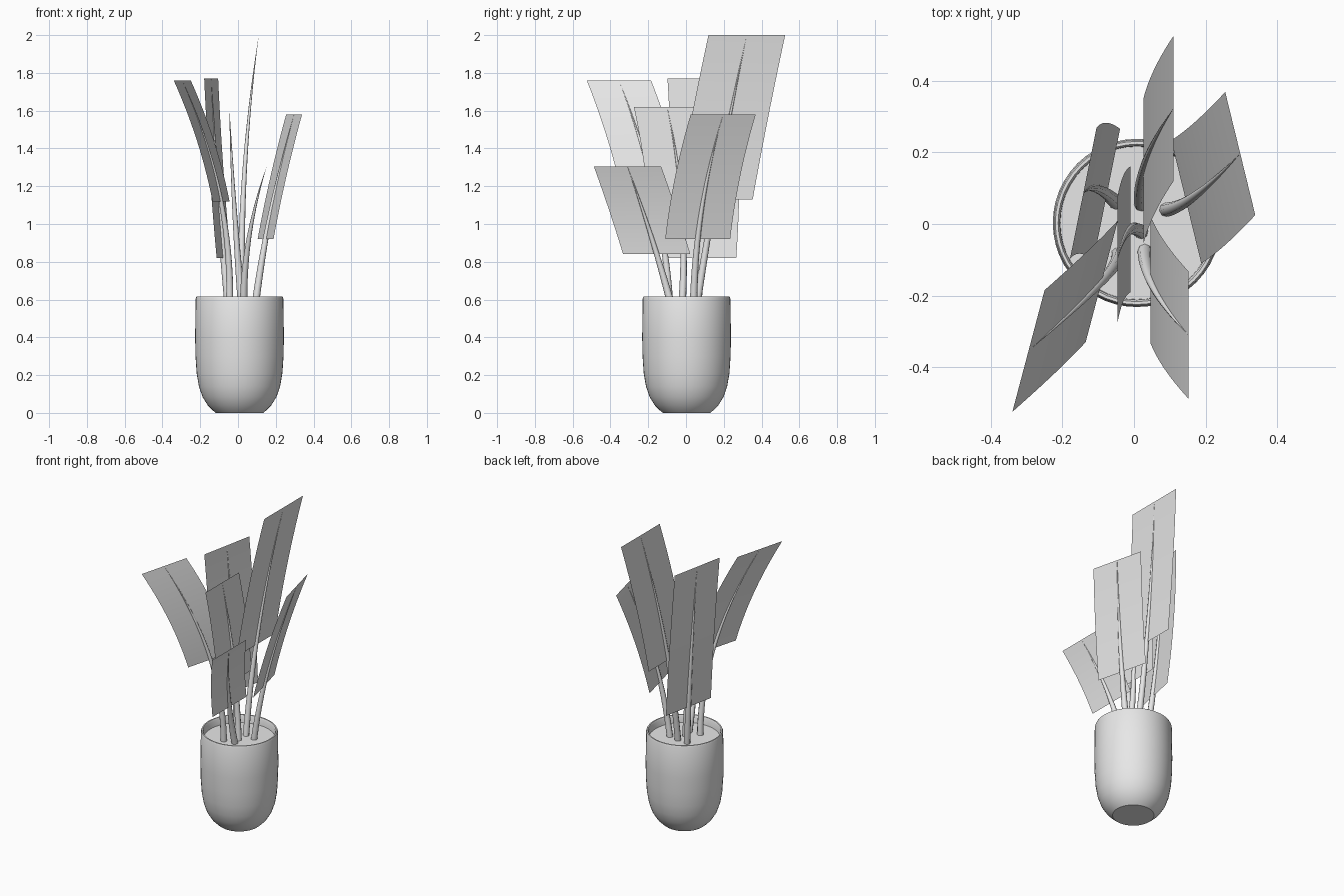
import bpy, bmesh, math
from mathutils import Vector

cube = bpy.data.objects.get("Cube")
if cube:
    bpy.data.objects.remove(cube, do_unlink=True)

grey = bpy.data.materials.new("light_grey")
grey.use_nodes = True
grey.diffuse_color = (0.8, 0.8, 0.8, 1)
grey.node_tree.nodes["Principled BSDF"].inputs["Base Color"].default_value = grey.diffuse_color

CENTRE = Vector((0.008, 0.003, 0))
SOIL_Z = 0.565


def finish(name, data):
    data.materials.append(grey)
    obj = bpy.data.objects.new(name, data)
    bpy.context.collection.objects.link(obj)
    bpy.ops.object.select_all(action='DESELECT')
    obj.select_set(True)
    bpy.context.view_layer.objects.active = obj
    return obj


def lathe(name, profile, sides=48):
    """Spin a radius/height profile about the pot axis."""
    bm = bmesh.new()
    verts = [bm.verts.new((r, 0, z)) for r, z in profile]
    edges = [bm.edges.new(pair) for pair in zip(verts, verts[1:])]
    bmesh.ops.spin(bm, geom=verts + edges, cent=(0, 0, 0), axis=(0, 0, 1),
                   angle=math.tau, steps=sides)
    bmesh.ops.remove_doubles(bm, verts=bm.verts, dist=1e-4)
    bmesh.ops.recalc_face_normals(bm, faces=bm.faces)
    bmesh.ops.translate(bm, verts=bm.verts, vec=CENTRE)
    mesh = bpy.data.meshes.new(name)
    bm.to_mesh(mesh)
    bm.free()
    obj = finish(name, mesh)
    bpy.ops.object.shade_smooth_by_angle(angle=math.radians(35))
    return obj


def arc(base, mid, tip, z):
    """Point at height z on the parabola through three points."""
    a, b, c = base[2], mid[2], tip[2]
    p = (Vector(base) * ((z - b) * (z - c) / ((a - b) * (a - c)))
         + Vector(mid) * ((z - a) * (z - c) / ((b - a) * (b - c)))
         + Vector(tip) * ((z - a) * (z - b) / ((c - a) * (c - b))))
    p.z = z
    return p


def stem(name, path, steps=20):
    """Tapered tube ending in a point at the leaf tip."""
    curve = bpy.data.curves.new(name, 'CURVE')
    curve.dimensions = '3D'
    curve.bevel_depth = 0.02
    curve.bevel_resolution = 2
    spline = curve.splines.new('POLY')
    spline.points.add(steps)
    for i, point in enumerate(spline.points):
        t = i / steps
        z = SOIL_Z - 0.01 + t * (path[2][2] - SOIL_Z + 0.01)
        point.co = (*arc(*path, z), 1)
        point.radius = 1 - t ** 1.3
    finish(name, curve)
    bpy.ops.object.convert(target='MESH')
    bpy.ops.object.shade_smooth()


def leaf(name, path, low, half, steps=14):
    """Thin blade following the stem, with level ends."""
    bm = bmesh.new()
    half = Vector((*half, 0))
    rows = []
    for i in range(steps + 1):
        p = arc(*path, low + (path[2][2] - low) * i / steps)
        rows.append([bm.verts.new(p - half), bm.verts.new(p), bm.verts.new(p + half)])
    for a, b in zip(rows, rows[1:]):
        for k in range(2):
            bm.faces.new((a[k], a[k + 1], b[k + 1], b[k]))
    mesh = bpy.data.meshes.new(name)
    bm.to_mesh(mesh)
    bm.free()
    finish(name, mesh)
    bpy.ops.object.shade_smooth()


# Pot with rounded base and hollow rim
lathe("pot", [(0, 0), (0.125, 0), (0.14, 0.012), (0.168, 0.04), (0.196, 0.085),
              (0.215, 0.14), (0.227, 0.21), (0.233, 0.3), (0.235, 0.4),
              (0.232, 0.605), (0.228, 0.615), (0.22, 0.615), (0.215, 0.605),
              (0.213, 0.54)])
lathe("soil", [(0, SOIL_Z), (0.214, SOIL_Z)])

# Plants: base, middle and tip of the stem, blade start height, half-width vector
PLANTS = {
    "tall_back": ((0.02, 0.055, 0.56), (0.027, 0.15, 1.13), (0.11, 0.322, 2.0),
                  1.13, (0, 0.203)),
    "left_side": ((0.09, 0.04, 0.56), (0.146, 0.062, 0.92), (0.297, 0.197, 1.58),
                  0.92, (-0.042, 0.172)),
    "front_left": ((0.03, -0.075, 0.56), (0.046, -0.155, 0.84), (0.152, -0.31, 1.305),
                   0.84, (0, 0.178)),
    "front_right": ((-0.045, -0.085, 0.56), (-0.09, -0.16, 1.12), (-0.295, -0.355, 1.76),
                    1.12, (0.045, 0.17)),
    "back_right": ((-0.05, 0.06, 0.56), (-0.115, 0.1, 1.3), (-0.142, 0.085, 1.77),
                   0.82, (0.037, 0.183)),
    "centre": ((0.02, -0.022, 0.56), (-0.01, -0.015, 0.95), (-0.046, -0.1, 1.62),
               0.95, (0, 0.176)),
}
for name, (base, mid, tip, low, half) in PLANTS.items():
    path = (base, mid, tip)
    stem(name + "_stem", path)
    leaf(name + "_leaf", path, low, half)
